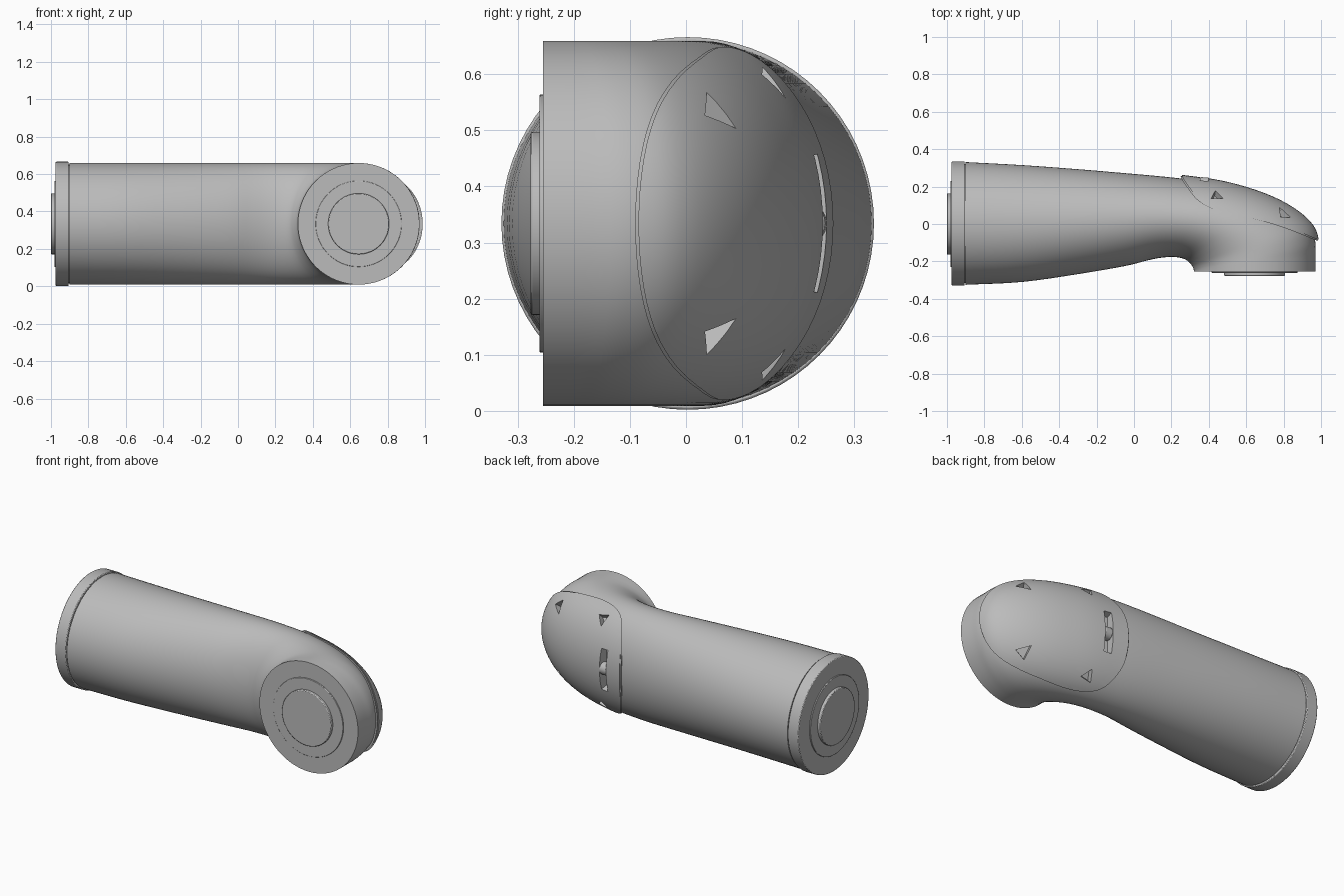
import bpy, bmesh, math
from mathutils import Vector
from mathutils.bvhtree import BVHTree

cube = bpy.data.objects.get("Cube")
if cube:
    bpy.data.objects.remove(cube, do_unlink=True)

MID = 0.334      # height of the arm's axis
RADIUS = 0.325   # half height of the arm

grey = bpy.data.materials.new("satin grey")
grey.use_nodes = True
grey.diffuse_color = (0.5, 0.5, 0.5, 1)
grey.node_tree.nodes["Principled BSDF"].inputs["Base Color"].default_value = (0.5, 0.5, 0.5, 1)


def make_object(name, bm):
    bmesh.ops.recalc_face_normals(bm, faces=bm.faces)
    mesh = bpy.data.meshes.new(name)
    bm.to_mesh(mesh)
    bm.free()
    obj = bpy.data.objects.new(name, mesh)
    bpy.context.scene.collection.objects.link(obj)
    mesh.materials.append(grey)
    return obj


def smooth(obj):
    bpy.ops.object.select_all(action='DESELECT')
    obj.select_set(True)
    bpy.context.view_layer.objects.active = obj
    bpy.ops.object.shade_smooth_by_angle(angle=math.radians(32))


def boolean(obj, cutter, operation):
    mod = obj.modifiers.new("cut", 'BOOLEAN')
    mod.operation = operation
    mod.solver = 'EXACT'
    mod.object = cutter
    bpy.ops.object.select_all(action='DESELECT')
    obj.select_set(True)
    bpy.context.view_layer.objects.active = obj
    bpy.ops.object.modifier_apply(modifier=mod.name)


def spline(points, steps):
    """Catmull-Rom curve through the points."""
    pts = [2 * points[0] - points[1]] + points + [2 * points[-1] - points[-2]]
    out = []
    for i in range(1, len(pts) - 2):
        a, b, c, d = pts[i - 1:i + 3]
        for s in range(steps):
            t = s / steps
            out.append(0.5 * (2 * b + (c - a) * t + (2 * a - 5 * b + 4 * c - d) * t ** 2
                              + (3 * b - a - 3 * c + d) * t ** 3))
    return out + [points[-1]]


# Bent tube: outer (back) and inner (front) ends of each cross-section, in plan
STATIONS = [Vector(s) for s in (
    (-.9, .331, -.9, -.325), (-.6, .315, -.6, -.31), (-.3, .293, -.3, -.268),
    (-.05, .272, -.05, -.225), (.13, .256, .07, -.195), (.27, .241, .14, -.181),
    (.45, .217, .2, -.176), (.6, .18, .245, -.18), (.72, .138, .275, -.19),
    (.82, .088, .295, -.205), (.9, .03, .308, -.22), (.95, -.03, .314, -.23),
    (.97, -.1, .318, -.24), (.97, -.17, .32, -.248), (.97, -.255, .32, -.255))]


def bent_tube(name, grow=0.0, sides=72):
    bm = bmesh.new()
    rings = []
    for s in spline(STATIONS, 4):
        outer, inner = Vector((s[0], s[1], 0)), Vector((s[2], s[3], 0))
        centre = (outer + inner) / 2 + Vector((0, 0, MID))
        half = (outer - inner) / 2
        half += half.normalized() * grow
        up = Vector((0, 0, RADIUS + grow * 0.5))
        angles = [math.tau * k / sides for k in range(sides)]
        rings.append([bm.verts.new(centre + half * math.cos(a) + up * math.sin(a)) for a in angles])
    for a, b in zip(rings, rings[1:]):
        for k in range(sides):
            n = (k + 1) % sides
            bm.faces.new((a[k], a[n], b[n], b[k]))
    bm.faces.new(rings[0])
    bm.faces.new(rings[-1])
    return make_object(name, bm)


# Outline of the rear cover in plan
EDGE = [Vector(p) for p in (
    (.245, .33), (.25, .255), (.285, .195), (.35, .12), (.465, .065), (.67, .02),
    (.83, -.03), (.98, -.09), (1.1, -.13))]


def cover_prism(shift):
    outline = spline(EDGE, 6) + [Vector((1.1, .6)), Vector((.245, .6))]
    bm = bmesh.new()
    face = bm.faces.new([bm.verts.new((p.x + shift, p.y + shift, -1)) for p in outline])
    new = bmesh.ops.extrude_face_region(bm, geom=[face])["geom"]
    bmesh.ops.translate(bm, vec=(0, 0, 3), verts=[g for g in new if isinstance(g, bmesh.types.BMVert)])
    return make_object("cover_cutter", bm)


arm = bent_tube("arm_body")
cover = bent_tube("rear_cover", 0.02)
rim = bent_tube("rear_cover_rim", 0.013)

# Surface lookup used to seat the vents on the cover
probe = bmesh.new()
probe.from_mesh(cover.data)
surface = BVHTree.FromBMesh(probe)

for part, shift in ((cover, 0.006), (rim, 0.0)):
    prism = cover_prism(shift)
    boolean(part, prism, 'INTERSECT')
    bpy.data.objects.remove(prism, do_unlink=True)

# Vents: two mirrored pairs of triangular pockets and one slot
VENTS = [[(.785, .04, .575), (.78, .10, .505), (.85, .045, .535)],
         [(.41, .135, .615), (.435, .18, .555), (.48, .135, .60)]]
VENTS += [[(x, y, 2 * MID - z) for x, y, z in v] for v in VENTS]
VENTS.append([(x, .24, z) for x in (.35, .40) for z in (.20, .468)])

for corners in VENTS:
    seats = [surface.find_nearest(Vector(c))[0] for c in corners]
    centre = sum(seats, Vector()) / len(seats)
    normal = surface.find_nearest(centre)[1]
    bm = bmesh.new()
    for p in seats:
        bm.verts.new(p + (p - centre) * 0.05 + normal * 0.05)
        bm.verts.new(p + (centre - p) * 0.15 - normal * 0.035)
    bmesh.ops.convex_hull(bm, input=bm.verts)
    pocket = make_object("vent_cutter", bm)
    for part in (arm, cover, rim):
        boolean(part, pocket, 'DIFFERENCE')
    bpy.data.objects.remove(pocket, do_unlink=True)
probe.free()

for part in (arm, cover, rim):
    smooth(part)


def disc(name, start, end, radius, bevel=0.004):
    """Round plate between two points on its axis."""
    start, end = Vector(start), Vector(end)
    axis = end - start
    bpy.ops.mesh.primitive_cylinder_add(
        vertices=72, radius=radius, depth=axis.length, location=(start + end) / 2,
        rotation=axis.to_track_quat('Z', 'Y').to_euler())
    obj = bpy.context.object
    obj.name = name
    obj.data.materials.append(grey)
    if bevel:
        mod = obj.modifiers.new("edge", 'BEVEL')
        mod.width, mod.segments, mod.limit_method = bevel, 2, 'ANGLE'
    smooth(obj)
    return obj


# Latch bar across the slot
disc("slot_latch", (.352, .215, MID), (.398, .212, MID), 0.036)

# End collar with its groove, plate and boss
disc("collar_groove", (-.92, 0.003, MID), (-.88, 0.003, MID), 0.318, 0)
disc("end_collar", (-.975, 0.003, MID), (-.905, 0.003, MID), 0.332)
disc("end_plate", (-.982, 0, MID), (-.96, 0, MID), 0.23, 0.002)
disc("end_boss", (-1, 0, MID), (-.97, 0, MID), 0.163)

# Front joint plate and boss
JOINT_X = 0.645
disc("joint_plate", (JOINT_X, -.261, MID), (JOINT_X, -.24, MID), 0.23, 0.002)
disc("joint_boss", (JOINT_X, -.277, MID), (JOINT_X, -.25, MID), 0.163)
